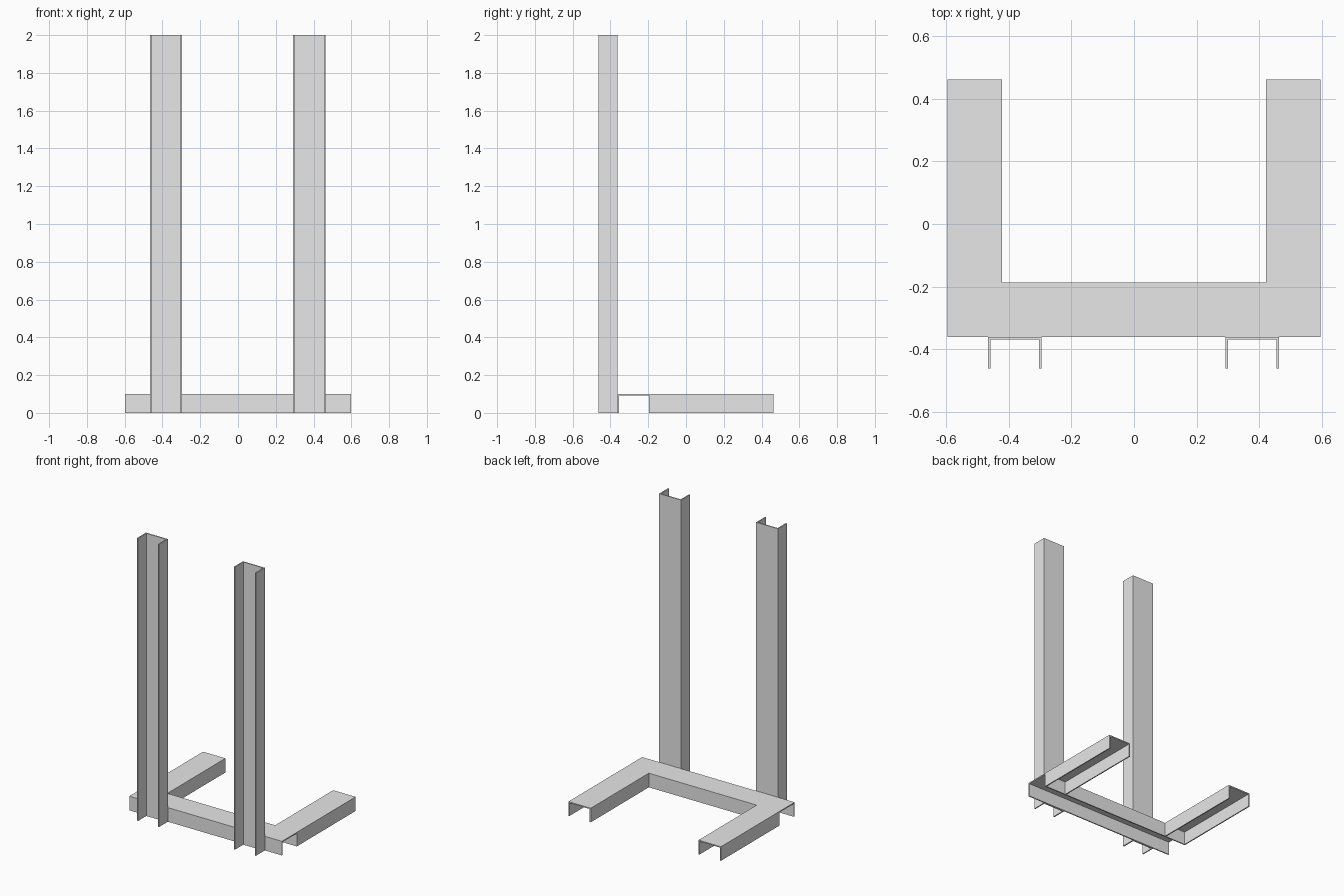
import bpy
import bmesh
from mathutils import Matrix, Vector

cube = bpy.data.objects.get("Cube")
if cube:
    bpy.data.objects.remove(cube, do_unlink=True)

# Single steel colour
steel = bpy.data.materials.new("steel grey")
steel.use_nodes = True
grey = (0.8, 0.8, 0.8, 1.0)
steel.diffuse_color = grey
steel.node_tree.nodes["Principled BSDF"].inputs["Base Color"].default_value = grey

WALL = 0.008
DEPTH = 0.1


def channel(name, width, length, origin, across, up, along):
    """U-section extruded along an axis; web on the 'up' side, open opposite."""
    h, t = width / 2, WALL
    profile = [(-h, 0), (-h, DEPTH), (h, DEPTH), (h, 0),
               (h - t, 0), (h - t, DEPTH - t), (t - h, DEPTH - t), (t - h, 0)]
    across, up, along = Vector(across), Vector(up), Vector(along)
    bm = bmesh.new()
    verts = [bm.verts.new(across * a + up * b) for a, b in profile]
    face = bm.faces.new(verts)
    result = bmesh.ops.extrude_face_region(bm, geom=[face], use_keep_orig=True)
    moved = [v for v in result["geom"] if isinstance(v, bmesh.types.BMVert)]
    bmesh.ops.translate(bm, verts=moved, vec=along * length)
    bmesh.ops.transform(bm, matrix=Matrix.Translation(origin), verts=bm.verts)
    bmesh.ops.recalc_face_normals(bm, faces=bm.faces)
    mesh = bpy.data.meshes.new(name)
    bm.to_mesh(mesh)
    bm.free()
    mesh.materials.append(steel)
    obj = bpy.data.objects.new(name, mesh)
    bpy.context.collection.objects.link(obj)
    return obj


X, Y, Z = (1, 0, 0), (0, 1, 0), (0, 0, 1)
HALF, BAR = 0.597, 0.175
BAR_BACK, REAR = -0.187, 0.462

# Front crossbar, open underneath and at both ends
channel("front_crossbar", BAR, 2 * HALF, (-HALF, BAR_BACK - BAR / 2, 0), Y, Z, X)

for side, s in (("left", 1), ("right", -1)):
    # Base leg running back from the crossbar
    channel(side + "_base_leg", BAR, REAR - BAR_BACK,
            (s * (HALF - BAR / 2), BAR_BACK, 0), X, Z, Y)
    # Upright post with its web against the crossbar, open to the front
    channel(side + "_upright_post", 0.171, 2.0,
            (s * 0.3795 - 0.0015, -REAR, 0), X, Y, Z)
